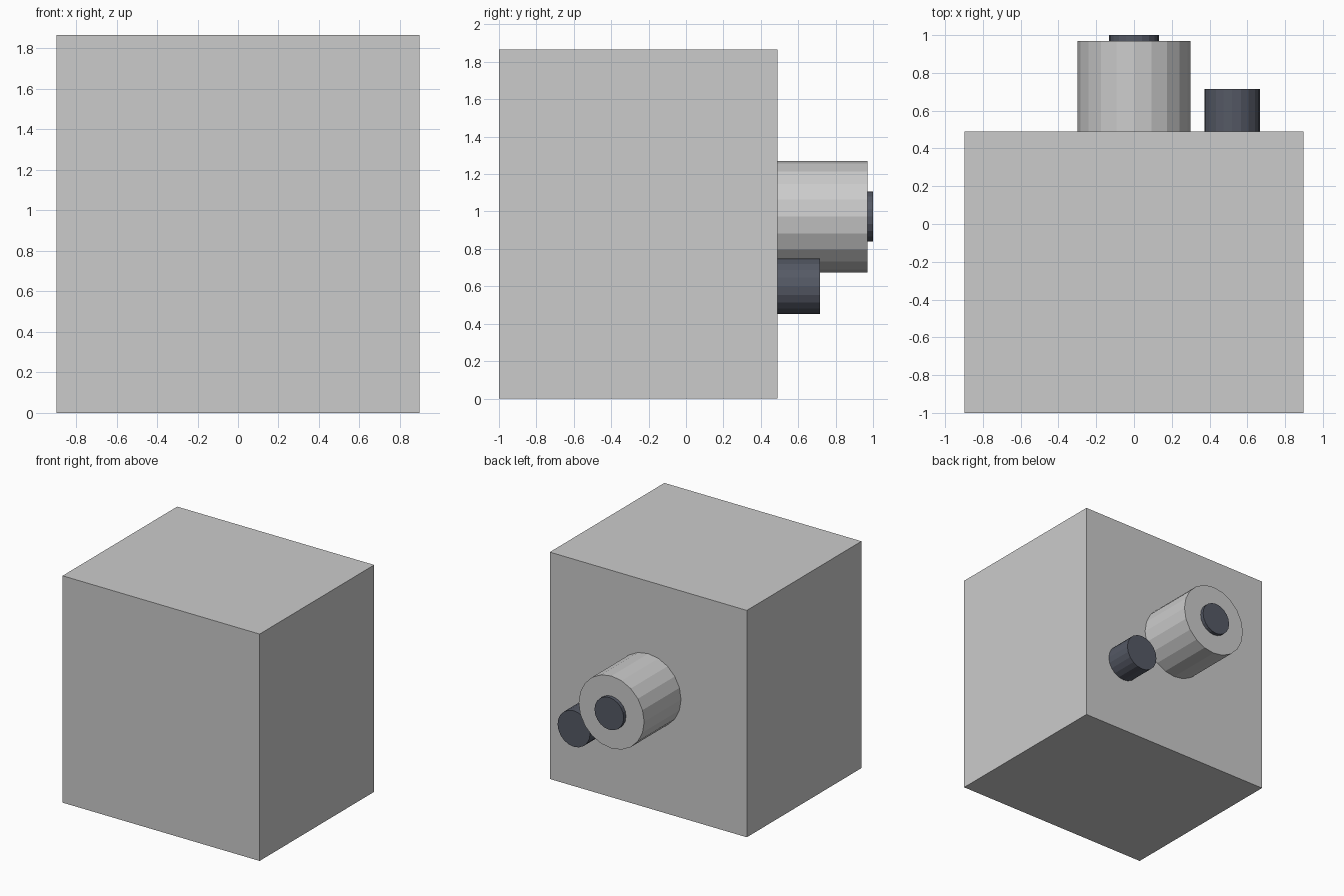
import bpy, bmesh
from math import pi
from mathutils import Matrix

if "Cube" in bpy.data.objects:
    bpy.data.objects.remove(bpy.data.objects["Cube"])

BACK = 0.49  # y of the rear wall of the box


def add_object(name, bm, material=None):
    mesh = bpy.data.meshes.new(name)
    bm.to_mesh(mesh)
    bm.free()
    obj = bpy.data.objects.new(name, mesh)
    bpy.context.collection.objects.link(obj)
    if material:
        mesh.materials.append(material)
    return obj


def rear_cylinder(name, x, z, radius, y0, y1, material=None):
    """Flat-shaded 20-sided cylinder running along y."""
    bm = bmesh.new()
    place = Matrix.Translation((x, (y0 + y1) / 2, z)) @ Matrix.Rotation(pi / 2, 4, 'X')
    bmesh.ops.create_cone(bm, cap_ends=True, segments=20, radius1=radius,
                          radius2=radius, depth=y1 - y0, matrix=place)
    return add_object(name, bm, material)


dark = bpy.data.materials.new("dark_grey")
dark.diffuse_color = (0.09, 0.10, 0.13, 1)
dark.use_nodes = True
dark.node_tree.nodes["Principled BSDF"].inputs["Base Color"].default_value = dark.diffuse_color

# Main box
bm = bmesh.new()
bmesh.ops.create_cube(bm, size=1, matrix=Matrix.Translation((0, (BACK - 1) / 2, 0.9335))
                      @ Matrix.Diagonal((1.794, BACK + 1, 1.867, 1)))
add_object("body_box", bm)

# Barrel with its dark end disc, and the small knob beside it
rear_cylinder("barrel", 0, 0.973, 0.298, BACK, 0.97)
rear_cylinder("barrel_end_disc", 0, 0.973, 0.133, 0.97, 1.0, dark)
rear_cylinder("side_knob", 0.52, 0.60, 0.148, BACK, 0.716, dark)
